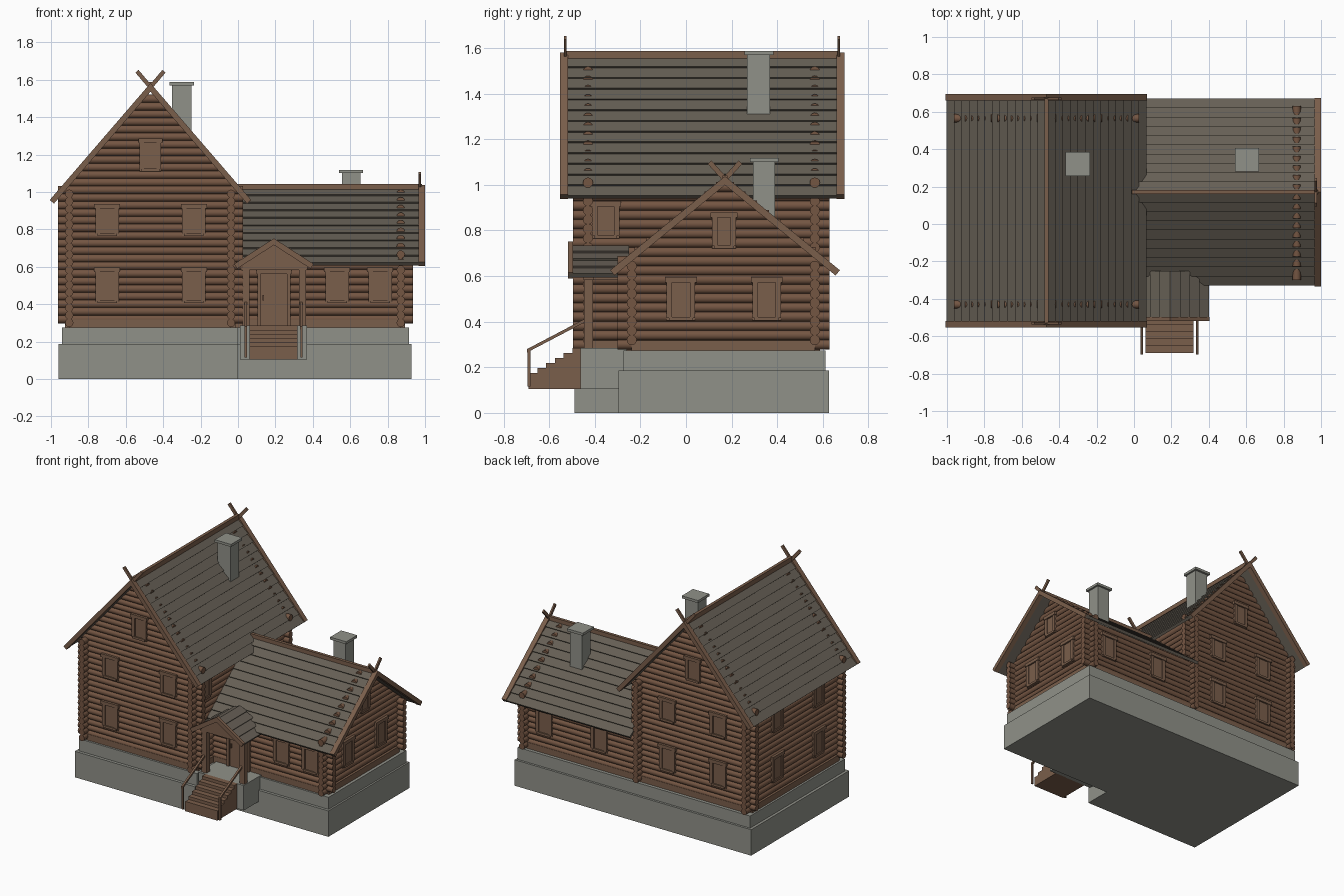
import bpy, bmesh, math
from mathutils import Vector, Matrix

if "Cube" in bpy.data.objects:
    bpy.data.objects.remove(bpy.data.objects["Cube"])


def material(name, rgb):
    m = bpy.data.materials.new(name)
    m.diffuse_color = (*rgb, 1)
    m.use_nodes = True
    m.node_tree.nodes["Principled BSDF"].inputs["Base Color"].default_value = m.diffuse_color
    return m


LOG = material("log brown", (0.175, 0.092, 0.055))
WOOD = material("trim wood", (0.195, 0.112, 0.070))
STONE = material("grey stone", (0.28, 0.285, 0.25))
ROOF = material("roof boards", (0.132, 0.114, 0.090))


def finish(name, bm, mat):
    bmesh.ops.recalc_face_normals(bm, faces=bm.faces)
    me = bpy.data.meshes.new(name)
    bm.to_mesh(me)
    bm.free()
    me.materials.append(mat)
    ob = bpy.data.objects.new(name, me)
    bpy.context.collection.objects.link(ob)
    return ob


def boxes(name, items, mat):
    """One object from boxes (x0, x1, y0, y1, z0, z1)."""
    bm = bmesh.new()
    for x0, x1, y0, y1, z0, z1 in items:
        size = (abs(x1 - x0), abs(y1 - y0), abs(z1 - z0))
        mid = Vector(((x0 + x1) / 2, (y0 + y1) / 2, (z0 + z1) / 2))
        bmesh.ops.create_cube(bm, size=1, matrix=Matrix.Translation(mid) @ Matrix.Diagonal((*size, 1)))
    return finish(name, bm, mat)


def prism(name, polys, axis, a, b, mat):
    """Extrude (u, z) profiles along x or y from a to b."""
    bm = bmesh.new()
    for pts in polys:
        place = (lambda u, z: (a, u, z)) if axis == 'x' else (lambda u, z: (u, a, z))
        f = bm.faces.new([bm.verts.new(place(u, z)) for u, z in pts])
        ext = bmesh.ops.extrude_face_region(bm, geom=[f])['geom']
        vec = (b - a, 0, 0) if axis == 'x' else (0, b - a, 0)
        bmesh.ops.translate(bm, vec=vec, verts=[v for v in ext if isinstance(v, bmesh.types.BMVert)])
    return finish(name, bm, mat)


def log_wall(name, axis, fixed, logs, r=0.0222):
    """Stack of round logs; logs = (z, start, end)."""
    bm = bmesh.new()
    for z, a, b in logs:
        if axis == 'x':
            m = Matrix.Translation(((a + b) / 2, fixed, z)) @ Matrix.Rotation(math.pi / 2, 4, 'Y')
        else:
            m = Matrix.Translation((fixed, (a + b) / 2, z)) @ Matrix.Rotation(math.pi / 2, 4, 'X')
        bmesh.ops.create_cone(bm, cap_ends=True, segments=12, radius1=r, radius2=r, depth=b - a, matrix=m)
    ob = finish(name, bm, LOG)
    ob.data.shade_smooth()
    ob.data.set_sharp_from_angle(angle=math.radians(40))


def gable_roof(name, axis, c, half, zr, ze, a, b, n, barges, t=0.012, lap=0.009, bw=0.035):
    """Lapped board roof with edge boards; (c, zr) is the ridge."""
    d = Vector((half, ze - zr))
    nrm = Vector((zr - ze, half)).normalized()
    right = []
    for i in range(n):
        right += [d * (i / n), d * ((i + 1) / n) + nrm * lap]
    bottom = [d - nrm * t, Vector((0, -t / nrm.y))]
    right += [bottom[0]]
    flip = lambda ps: [(-p.x, p.y) for p in reversed(ps)]
    pts = [(p.x, p.y) for p in right] + [tuple(bottom[1])] + flip(right[1:])
    prism(name + "_boards", [[(c + u, zr + z) for u, z in pts]], axis, a, b, ROOF)
    # edge boards along the gable ends
    lo, hi = 0.016, 0.014
    one = [Vector((0, hi / nrm.y)), d + nrm * hi, d - nrm * lo, Vector((0, -lo / nrm.y))]
    polys = [[(c + s * p.x, zr + p.y) for p in one] for s in (1, -1)]
    for k, (e, sgn) in enumerate(barges):
        prism(f"{name}_edge_boards_{k}", polys, axis, e, e + sgn * bw, WOOD)


def finial(name, axis, c, zr, slope, at, rise=0.072):
    """Crossed tips above the ridge."""
    polys = []
    for s in (1, -1):
        p, q = Vector((-s * 0.01, -0.01 * slope)), Vector((s * rise, rise * slope))
        w = Vector((-(q - p).y, (q - p).x)).normalized() * 0.011
        polys.append([(c + v.x, zr + v.y) for v in (p - w, q - w, q + w, p + w)])
    prism(name, polys, axis, at - 0.006, at + 0.006, WOOD)


def window(name, axis, plane, sgn, c, z0, z1, w=0.125):
    """Boarded window with frame, header and sill on a wall plane."""
    def bx(u0, u1, za, zb, depth):
        p, q = plane, plane + sgn * depth
        return (u0, u1, p, q, za, zb) if axis == 'x' else (p, q, u0, u1, za, zb)
    h = w / 2
    boxes(name, [bx(c - h, c + h, z0, z1, 0.025),
                 bx(c - h, c - h + 0.024, z0 + 0.012, z1, 0.032),
                 bx(c + h - 0.024, c + h, z0 + 0.012, z1, 0.032),
                 bx(c - h - 0.007, c + h + 0.007, z1 - 0.024, z1, 0.037),
                 bx(c - h + 0.01, c + h - 0.01, z0, z0 + 0.016, 0.034)], WOOD)


# wall axes
XL, XM, XR = -0.902, -0.037, 0.870
YF, YW, YB = -0.430, -0.238, 0.565
CX, CY = -0.468, 0.171
S = 0.0406
zx = lambda k: 0.32 + S * k
zy = lambda k: 0.30 + S * k

# stone base
boxes("foundation_lower", [(-0.96, 0, -0.49, 0.628, 0, 0.187), (-0.01, 0.928, -0.295, 0.628, 0, 0.187)], STONE)
boxes("foundation_upper", [(-0.94, 0, -0.468, 0.612, 0.18, 0.274), (-0.01, 0.915, -0.275, 0.612, 0.18, 0.274)], STONE)
boxes("porch_base", [(0.01, 0.37, -0.463, -0.25, 0.105, 0.285)], STONE)

# sill beams below the logs
g = 0.0235
boxes("sill_beams", [(XL, XM, YF - g, YF + g, 0.27, 0.318), (XL, XR, YB - g, YB + g, 0.27, 0.318),
                     (XM, XR, YW - g, YW + g, 0.27, 0.318), (XL - g, XL + g, YF, YB, 0.27, 0.318),
                     (XM - g, XM + g, YF, YB, 0.27, 0.318), (XR - g, XR + g, YW, YB, 0.27, 0.318)], WOOD)

# tall house log walls with gables
tall = [(zx(k), -0.963, 0.026) for k in range(18)]
for k in range(18, 30):
    hl = 0.437 - (zx(k) - 1.05) * 0.865
    if hl > 0.02:
        tall.append((zx(k), CX - hl, CX + hl))
log_wall("tall_front_wall", 'x', YF, tall)
log_wall("tall_back_wall", 'x', YB, tall)
side = [(zy(k), -0.495, 0.63) for k in range(18)]
log_wall("tall_left_wall", 'y', XL, side)
log_wall("tall_right_wall", 'y', XM, side)

# low wing log walls with gable
low = [(zx(k), XM, 0.935) for k in range(9)]
log_wall("wing_front_wall", 'x', YW, low)
log_wall("wing_back_wall", 'x', YB, low)
end = [(zy(k), -0.30, 0.63) for k in range(10)]
for k in range(10, 18):
    hl = 0.397 - (zy(k) - 0.706) * 1.26
    if hl > 0.02:
        end.append((zy(k), CY - hl, CY + hl))
log_wall("wing_end_wall", 'y', XR, end)

# roofs
gable_roof("tall_roof", 'y', CX, 0.528, 1.56, 0.948, -0.545, 0.685, 13, [(-0.553, 1), (0.695, -1)])
gable_roof("wing_roof", 'x', CY, 0.495, 1.02, 0.615, -0.02, 0.99, 10, [(0.999, -1)])
gable_roof("porch_roof", 'y', 0.192, 0.205, 0.735, 0.603, -0.51, -0.25, 4, [(-0.518, 1)], bw=0.022)
boxes("tall_ridge_board", [(CX - 0.011, CX + 0.011, -0.53, 0.67, 1.555, 1.588)], WOOD)
boxes("wing_ridge_board", [(-0.012, 0.985, CY - 0.011, CY + 0.011, 1.01, 1.042)], WOOD)
finial("tall_front_finial", 'y', CX, 1.56, 1.18, -0.53)
finial("tall_back_finial", 'y', CX, 1.56, 1.18, 0.67)
finial("wing_finial", 'x', CY, 1.025, 1.1, 0.972, 0.068)

# chimneys
boxes("tall_chimney", [(-0.352, -0.248, 0.267, 0.368, 1.25, 1.575), (-0.365, -0.235, 0.256, 0.384, 1.57, 1.588)], STONE)
boxes("wing_chimney", [(0.556, 0.654, 0.293, 0.391, 0.8, 1.105), (0.54, 0.668, 0.28, 0.405, 1.1, 1.118)], STONE)

# windows
for tag, plane, sgn, xs in (("front", YF, -1, (-0.70, -0.236)), ("back", YB, 1, (-0.67, -0.265))):
    for i, x in enumerate(xs):
        window(f"tall_{tag}_lower_window_{i}", 'x', plane, sgn, x, 0.405, 0.595)
        window(f"tall_{tag}_upper_window_{i}", 'x', plane, sgn, x, 0.765, 0.935)
    window(f"tall_{tag}_attic_window", 'x', plane, sgn, CX, 1.11, 1.285, 0.115)
for i, y in enumerate((-0.19, 0.28)):
    window(f"tall_left_lower_window_{i}", 'y', XL, -1, y, 0.405, 0.595)
    window(f"tall_left_upper_window_{i}", 'y', XL, -1, y, 0.765, 0.93)
window("tall_right_window", 'y', XM, 1, -0.352, 0.765, 0.93, 0.12)
for i, (xf, xb, y) in enumerate(((0.53, 0.28, -0.022), (0.76, 0.72, 0.354))):
    window(f"wing_front_window_{i}", 'x', YW, -1, xf, 0.405, 0.595)
    window(f"wing_back_window_{i}", 'x', YB, 1, xb, 0.405, 0.595)
    window(f"wing_end_window_{i}", 'y', XR, 1, y, 0.405, 0.595)
window("wing_attic_window", 'y', XR, 1, 0.167, 0.72, 0.88, 0.105)

# door with frame and handle
yd = YW - 0.024
boxes("door", [(0.115, 0.27, yd - 0.004, YW, 0.28, 0.57)], WOOD)
boxes("door_frame", [(0.103, 0.121, yd - 0.014, YW, 0.28, 0.578), (0.263, 0.281, yd - 0.014, YW, 0.28, 0.578),
                     (0.098, 0.286, yd - 0.018, YW, 0.56, 0.582)], WOOD)
boxes("door_handle", [(0.132, 0.138, yd - 0.014, yd, 0.42, 0.45)], WOOD)

# porch posts, beams and gable panel
boxes("porch_posts", [(x - 0.019, x + 0.019, -0.447, -0.408, 0.28, 0.60) for x in (0.042, 0.344)], WOOD)
boxes("porch_beams", [(0.015, 0.371, -0.45, -0.405, 0.582, 0.612)] +
      [(x - 0.019, x + 0.019, -0.45, -0.25, 0.582, 0.612) for x in (0.042, 0.344)], WOOD)
prism("porch_gable_panel", [[(0.02, 0.607), (0.364, 0.607), (0.192, 0.718)]], 'y', -0.455, -0.44, WOOD)

# stairs as one stepped profile
n, y0, y1 = 6, -0.69, -0.46
steps = [(y0, 0.105)]
for i in range(n):
    z = 0.175 + 0.022 * i
    steps += [(y0 + (y1 - y0) * i / n, z), (y0 + (y1 - y0) * (i + 1) / n, z)]
prism("stairs", [steps + [(y1, 0.105)]], 'x', 0.062, 0.318, WOOD)

# stair handrails
for tag, x in (("left", 0.041), ("right", 0.339)):
    boxes(tag + "_rail_post", [(x - 0.006, x + 0.006, -0.696, -0.682, 0.115, 0.275)], WOOD)
    prism(tag + "_handrail", [[(-0.697, 0.265), (-0.43, 0.405), (-0.43, 0.42), (-0.697, 0.28)]],
          'x', x - 0.007, x + 0.007, WOOD)
